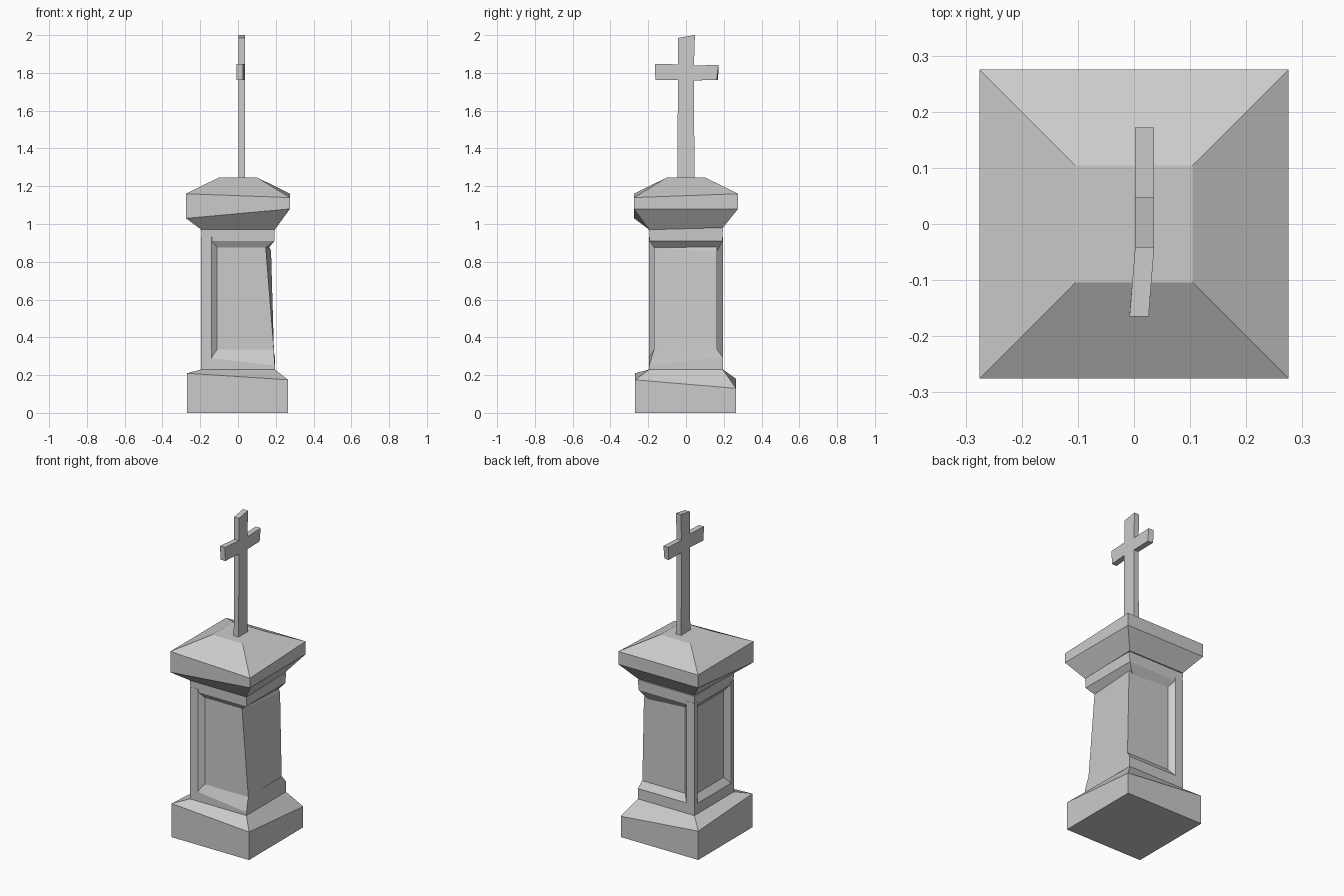
import bpy, bmesh

if "Cube" in bpy.data.objects:
    bpy.data.objects.remove(bpy.data.objects["Cube"])


def make(name, verts, faces):
    mesh = bpy.data.meshes.new(name)
    mesh.from_pydata(verts, [], faces)
    bm = bmesh.new()
    bm.from_mesh(mesh)
    bmesh.ops.recalc_face_normals(bm, faces=bm.faces)
    bm.to_mesh(mesh)
    bm.free()
    obj = bpy.data.objects.new(name, mesh)
    bpy.context.collection.objects.link(obj)
    return obj


def loft(name, rings):
    """Skin a stack of equal-length point rings and close both ends."""
    n = len(rings[0])
    faces = [tuple(range(n)), tuple(range((len(rings) - 1) * n, len(rings) * n))]
    for r in range(len(rings) - 1):
        for i in range(n):
            j = (i + 1) % n
            faces.append((r * n + i, r * n + j, r * n + n + j, r * n + n + i))
    return make(name, [p for ring in rings for p in ring], faces)


def square(x0, x1, y0, y1, heights):
    """Four corners: front left, front right, back right, back left."""
    if not isinstance(heights, tuple):
        heights = (heights,) * 4
    return [(x, y, z) for (x, y), z in
            zip(((x0, y0), (x1, y0), (x1, y1), (x0, y1)), heights)]


def even(h, z):
    return square(-h, h, -h, h, z)


# worn base block with uneven sloped top
loft("base", [square(-.27, .265, -.27, .265, 0),
              square(-.27, .265, -.27, .265, (.21, .175, .13, .18)),
              even(.195, .23)])

# recessed core of the shaft, leaning on the right side
loft("shaft_core", [
    square(-.165, .19, -.17, .165, .25),
    [(-.165, -.17, .335), (.19, -.17, .335), (.186, .165, .335), (-.165, .165, .335)],
    [(-.165, -.17, .875), (.147, -.17, .875), (.175, .165, .855), (-.165, .165, .875)],
    square(-.165, .147, -.17, .165, .93)])

# bands above and below the recessed panels
loft("lower_band", [even(.195, .225),
                    even(.195, (.295, .25, .295, .295)),
                    square(-.165, .189, -.17, .165, .335)])
loft("upper_band", [square(-.165, .147, -.17, .165, (.875, .875, .855, .875)),
                    even(.193, .91), even(.195, .975)])

# surviving corner posts on the left side, bevelled towards the panels
for name, s, core in (("front_left_post", -1, .17), ("back_left_post", 1, .165)):
    outline = [(-.195, s * .195), (-.14, s * .195), (-.11, s * core),
               (-.16, s * .16), (-.165, s * .135), (-.195, s * .165)]
    loft(name, [[(x, y, z) for x, y in outline] for z in (.27, .93)])

# flared cornice and pyramidal cap
loft("cap", [even(.195, (.97, .97, .98, .98)),
             even(.275, (1.03, 1.08, 1.08, 1.08)),
             even(.275, (1.16, 1.14, 1.16, 1.16)),
             even(.104, 1.245)])

# cross silhouette in the y-z plane with slightly twisted arms
profile = [(-.045, 1.24), (.045, 1.24), (.042, 1.76), (.17, 1.763),
           (.172, 1.843), (.042, 1.838), (.047, 2.0), (-.042, 1.985),
           (-.042, 1.845), (-.165, 1.848), (-.162, 1.762), (-.043, 1.762)]


def side(x, taper):
    return [(x - (.01 if y < -.1 else 0), y - (taper if y > .1 and z < 1.8 else 0), z)
            for y, z in profile]


loft("cross", [side(.002, 0), side(.036, .008)])
